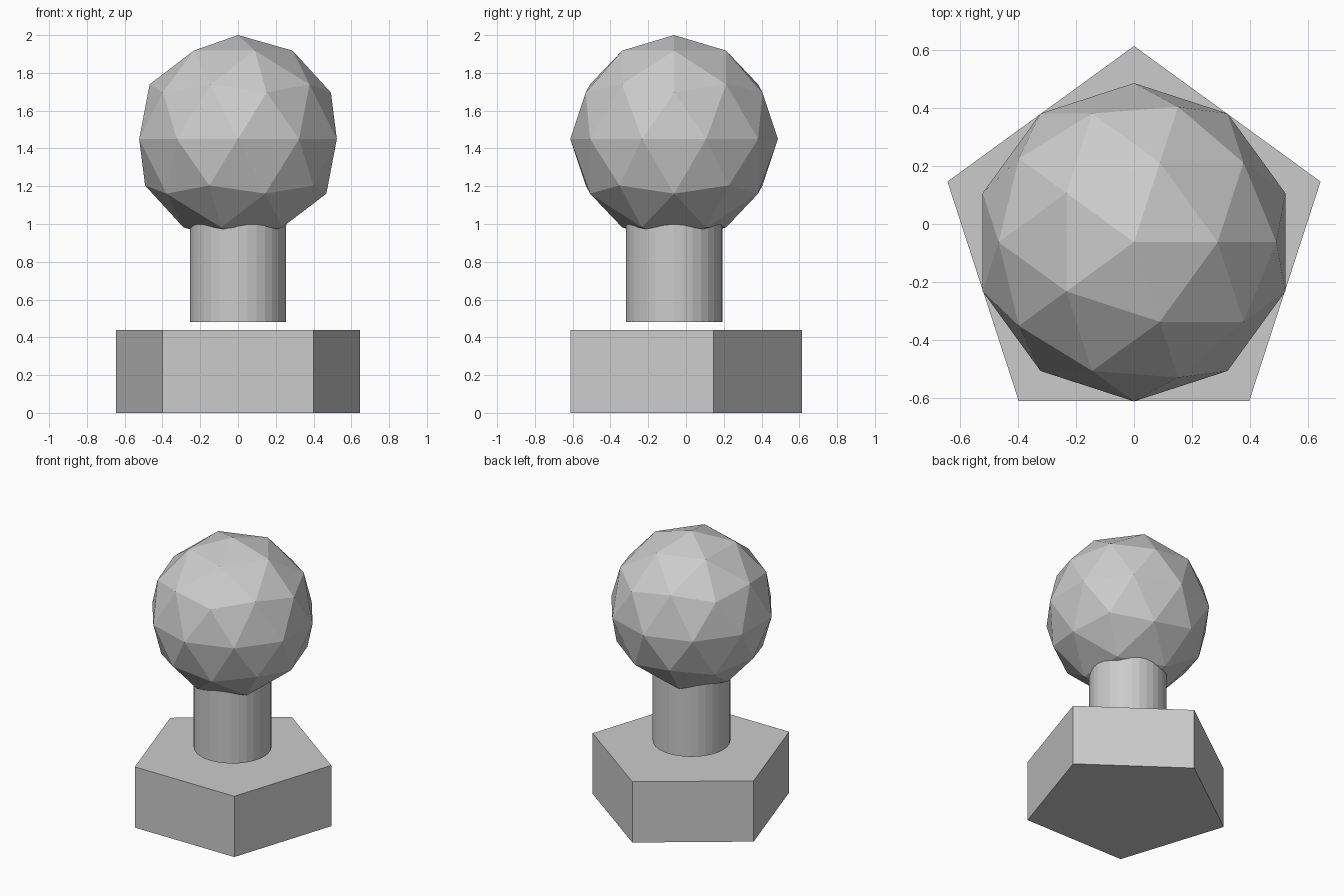
import bpy

if "Cube" in bpy.data.objects:
    bpy.data.objects.remove(bpy.data.objects["Cube"])

CY = -0.063  # shared axis of all parts


def prism(name, sides, radius, z0, z1):
    bpy.ops.mesh.primitive_cylinder_add(
        vertices=sides, radius=radius, depth=z1 - z0,
        location=(0, CY, (z0 + z1) / 2))
    bpy.context.object.name = name


# Pentagonal foot
prism("base", 5, 0.678, 0.0, 0.44)

# Round stem, floating just above the foot and running into the ball
prism("stem", 32, 0.255, 0.48, 1.2)

# Faceted ball
bpy.ops.mesh.primitive_ico_sphere_add(
    subdivisions=2, radius=0.55, location=(0, CY, 1.45))
bpy.context.object.name = "head"
